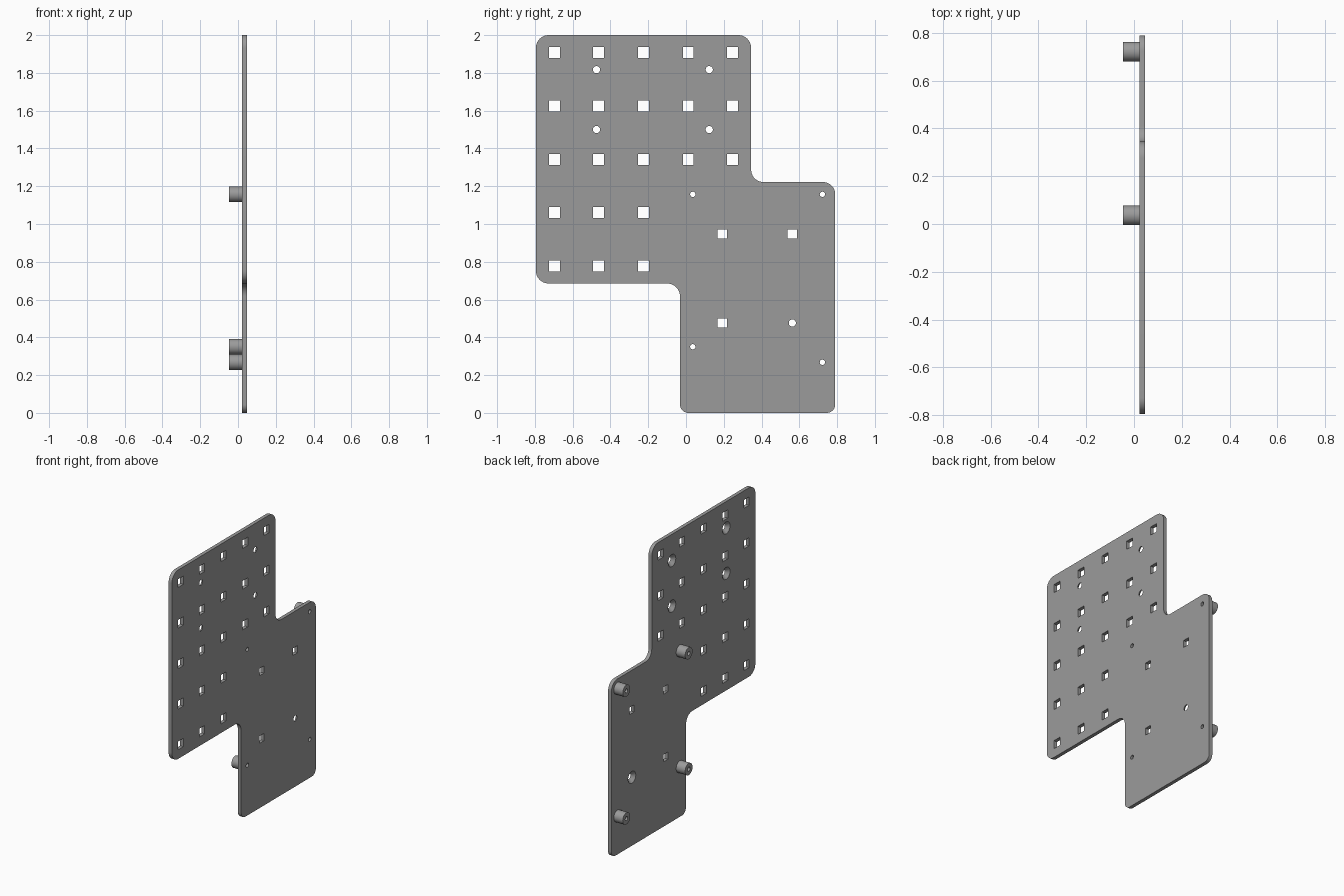
import bpy, bmesh, math
from mathutils import Vector

if "Cube" in bpy.data.objects:
    bpy.data.objects.remove(bpy.data.objects["Cube"])

X_BACK, X_FRONT, X_BOSS = 0.022, 0.047, -0.047

grey = bpy.data.materials.new("plain grey")
grey.diffuse_color = (0.33, 0.33, 0.33, 1)
grey.use_nodes = True
grey.node_tree.nodes["Principled BSDF"].inputs["Base Color"].default_value = grey.diffuse_color


def finish(name, bm):
    bmesh.ops.recalc_face_normals(bm, faces=bm.faces)
    mesh = bpy.data.meshes.new(name)
    bm.to_mesh(mesh)
    bm.free()
    mesh.materials.append(grey)
    obj = bpy.data.objects.new(name, mesh)
    bpy.context.collection.objects.link(obj)
    bpy.ops.object.select_all(action='DESELECT')
    obj.select_set(True)
    bpy.context.view_layer.objects.active = obj
    bpy.ops.object.shade_smooth_by_angle(angle=math.radians(30))
    return obj


def circle(y, z, r, n=32):
    return [(y + r * math.cos(2 * math.pi * i / n), z + r * math.sin(2 * math.pi * i / n))
            for i in range(n)]


def square(y, z, s):
    h = s / 2
    return [(y - h, z - h), (y + h, z - h), (y + h, z + h), (y - h, z + h)]


def rounded(corners, steps=10):
    """Right-angled outline with every corner (y, z, radius) filleted."""
    pts = []
    for i, (y, z, r) in enumerate(corners):
        p = Vector((y, z))
        a = (Vector(corners[i - 1][:2]) - p).normalized() * r
        b = (Vector(corners[(i + 1) % len(corners)][:2]) - p).normalized() * r
        for k in range(steps + 1):
            t = math.pi / 2 * k / steps
            pts.append(tuple(p + a * (1 - math.sin(t)) + b * (1 - math.cos(t))))
    return pts


# Stepped plate outline
outline = rounded([
    (-0.795, 2.0, 0.068), (0.345, 2.0, 0.068), (0.345, 1.222, 0.065), (0.79, 1.222, 0.065),
    (0.79, 0.0, 0.045), (-0.032, 0.0, 0.045), (-0.032, 0.685, 0.068), (-0.795, 0.685, 0.068)])
loops = [(outline, outline)]          # (front loop, back loop)

# Grid of square holes, the two outer columns only in the upper rows
for col, y in enumerate((-0.697, -0.463, -0.226, 0.012, 0.246)):
    for row, z in enumerate((1.907, 1.624, 1.341, 1.06, 0.777)):
        if col < 3 or row < 3:
            loops.append((square(y, z, 0.058),) * 2)

# Smaller square holes in the lower panel
for y, z in ((0.193, 0.947), (0.563, 0.947), (0.193, 0.476)):
    loops.append((square(y, z, 0.05),) * 2)

# Countersunk screw holes, wide on the boss side
for y, z in ((-0.474, 1.817), (0.123, 1.817), (-0.474, 1.5), (0.123, 1.5), (0.563, 0.476)):
    loops.append((circle(y, z, 0.019), circle(y, z, 0.042)))

# Small holes that run on through the bosses
boss_spots = ((0.036, 1.157), (0.722, 1.157), (0.036, 0.35), (0.722, 0.268))
for y, z in boss_spots:
    loops.append((circle(y, z, 0.014),) * 2)

# Plate: fill both faces, then join the loops with walls
bm = bmesh.new()
edges = ([], [])
walls = []
for pair in loops:
    rings = [[bm.verts.new((x, y, z)) for y, z in pts]
             for x, pts in zip((X_FRONT, X_BACK), pair)]
    n = len(rings[0])
    for side in (0, 1):
        edges[side].extend(bm.edges.new((rings[side][i], rings[side][(i + 1) % n]))
                           for i in range(n))
    walls.append(rings)
for side in (0, 1):
    bmesh.ops.triangle_fill(bm, use_beauty=True, edges=edges[side], normal=(1, 0, 0))
for a, b in walls:
    for i in range(len(a)):
        j = (i + 1) % len(a)
        bm.faces.new((a[i], a[j], b[j], b[i]))
finish("plate", bm)

# Hollow bosses on the back of the plate
for k, (y, z) in enumerate(boss_spots):
    bm = bmesh.new()
    profile = ((X_BACK, 0.041), (X_BOSS, 0.041), (X_BOSS, 0.014), (X_BACK, 0.014))
    rings = [[bm.verts.new((x, py, pz)) for py, pz in circle(y, z, r)] for x, r in profile]
    for a, b in zip(rings, rings[1:]):
        for i in range(len(a)):
            j = (i + 1) % len(a)
            bm.faces.new((a[i], a[j], b[j], b[i]))
    obj = finish(f"boss_{k + 1}", bm)
    # the open pipe is oriented outward explicitly
    if obj.data.polygons[0].normal.dot(obj.data.polygons[0].center - Vector((0, y, z))) < 0:
        obj.data.flip_normals()
